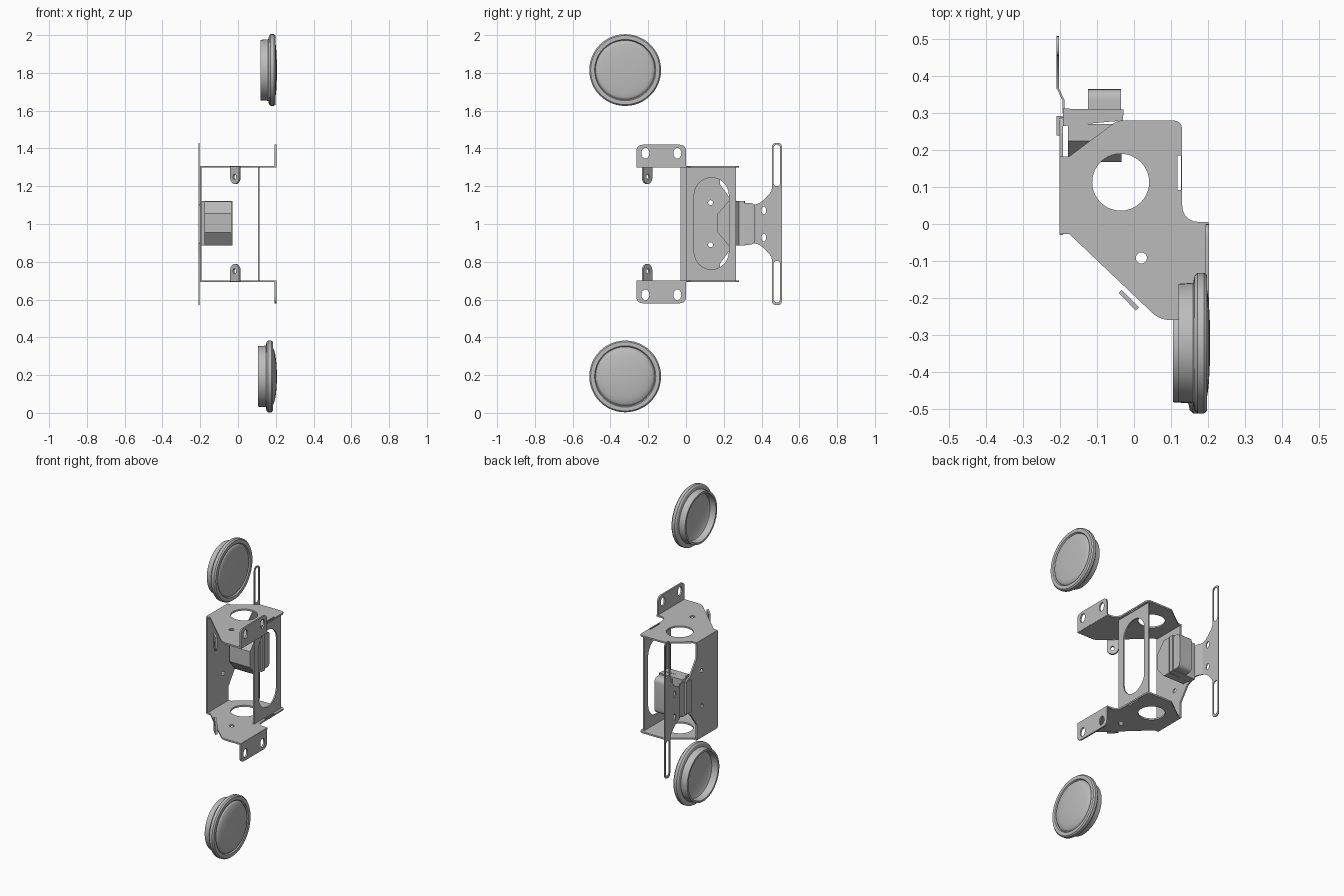
import bpy, bmesh, math
from mathutils import Matrix, Vector

if "Cube" in bpy.data.objects:
    bpy.data.objects.remove(bpy.data.objects["Cube"])

grey = bpy.data.materials.new("light grey metal")
grey.diffuse_color = (0.5, 0.5, 0.5, 1)
grey.use_nodes = True
grey.node_tree.nodes["Principled BSDF"].inputs["Base Color"].default_value = grey.diffuse_color

YZ = Matrix(((0, 0, 1), (1, 0, 0), (0, 1, 0)))      # sheet in the y-z plane
XY = Matrix.Identity(3)                             # sheet in the x-y plane


def rounded(pts, n=5):
    """Corner points (x, y, radius) to a polyline with rounded corners."""
    out = []
    for i, p in enumerate(pts):
        c = Vector(p[:2])
        r = p[2] if len(p) > 2 else 0
        if r == 0:
            out.append(c)
            continue
        a = c + (Vector(pts[i - 1][:2]) - c).normalized() * r
        b = c + (Vector(pts[(i + 1) % len(pts)][:2]) - c).normalized() * r
        for k in range(n + 1):
            t = k / n
            out.append(a * (1 - t) ** 2 + c * 2 * t * (1 - t) + b * t * t)
    return out


def oval(cx, cy, rx, ry, n=24):
    return [Vector((cx + rx * math.cos(2 * math.pi * k / n),
                    cy + ry * math.sin(2 * math.pi * k / n))) for k in range(n)]


def slot(cx, y0, y1, r, n=12):
    top = [Vector((cx + r * math.cos(math.pi * k / n), y1 - r + r * math.sin(math.pi * k / n))) for k in range(n + 1)]
    return top + [Vector((cx - r * math.cos(math.pi * k / n), y0 + r - r * math.sin(math.pi * k / n))) for k in range(n + 1)]


def box(x0, y0, x1, y1, r=0):
    return rounded([(x0, y0, r), (x1, y0, r), (x1, y1, r), (x0, y1, r)])


def finish(name, me, flip=False):
    """Add the object; flip mirrors it about the height z = 1."""
    if flip:
        me.transform(Matrix.Translation((0, 0, 2)) @ Matrix.Diagonal((1, 1, -1, 1)))
        me.flip_normals()
    me.materials.clear()
    me.materials.append(grey)
    ob = bpy.data.objects.new(name, me)
    bpy.context.collection.objects.link(ob)
    bpy.ops.object.select_all(action='DESELECT')
    ob.select_set(True)
    bpy.context.view_layer.objects.active = ob
    bpy.ops.object.shade_smooth_by_angle(angle=math.radians(30))
    return ob


def sheet(name, outline, holes=(), thick=0.01, basis=XY, loc=(0, 0, 0), flip=False):
    """Filled outline with holes, extruded to the given thickness."""
    cu = bpy.data.curves.new(name, 'CURVE')
    cu.dimensions = '2D'
    cu.fill_mode = 'BOTH'
    cu.extrude = thick / 2
    for loop in [outline, *holes]:
        sp = cu.splines.new('POLY')
        sp.points.add(len(loop) - 1)
        for p, v in zip(sp.points, loop):
            p.co = (v[0], v[1], 0, 1)
        sp.use_cyclic_u = True
    tmp = bpy.data.objects.new("tmp", cu)
    bpy.context.collection.objects.link(tmp)
    bpy.context.view_layer.update()
    me = bpy.data.meshes.new_from_object(tmp.evaluated_get(bpy.context.evaluated_depsgraph_get()))
    bpy.data.objects.remove(tmp)
    me.transform(Matrix.Translation(loc) @ basis.to_4x4())
    return finish(name, me, flip)


def lathe(name, profile, loc, n=48):
    """Revolve (x, radius) points around an x-axis line."""
    bm = bmesh.new()
    rings = []
    for x, r in profile:
        if r == 0:
            rings.append([bm.verts.new((x, 0, 0))] * n)
        else:
            rings.append([bm.verts.new((x, r * math.cos(2 * math.pi * k / n),
                                        r * math.sin(2 * math.pi * k / n))) for k in range(n)])
    for a, b in zip(rings, rings[1:]):
        for k in range(n):
            vs = list(dict.fromkeys([a[k], a[(k + 1) % n], b[(k + 1) % n], b[k]]))
            bm.faces.new(vs)
    bmesh.ops.recalc_face_normals(bm, faces=bm.faces)
    me = bpy.data.meshes.new(name)
    bm.to_mesh(me)
    bm.free()
    me.transform(Matrix.Translation(loc))
    finish(name, me)


# Top and bottom shelves, their wall flanges and hanging tabs
shelf = rounded([(-0.202, 0.183), (-0.202, -0.027), (-0.175, -0.027), (0.07, -0.26, 0.03),
                 (0.202, -0.26), (0.202, 0.005), (0.13, 0.005, 0.05), (0.13, 0.28, 0.025),
                 (-0.045, 0.28, 0.015), (-0.175, 0.183)])
d = Vector((0.7, -0.714, 0)).normalized()
tab_basis = Matrix((d, Vector((0, 0, 1)), d.cross(Vector((0, 0, 1))))).transposed()
for name, flip in (("top", False), ("bottom", True)):
    sheet(name + "_shelf", shelf,
          [oval(-0.036, 0.113, 0.077, 0.077, 40), oval(0.02, -0.092, 0.015, 0.015),
           box(0.118, 0.092, 0.127, 0.185)], loc=(0, 0, 1.303), flip=flip)
    sheet(name + "_wall_flange",
          rounded([(-0.262, 1.3), (0, 1.3), (0, 1.42, 0.035), (-0.262, 1.42, 0.035)]),
          [oval(-0.215, 1.375, 0.021, 0.028), oval(-0.046, 1.375, 0.021, 0.028)],
          basis=YZ, loc=(0.198, 0, 0), flip=flip)
    sheet(name + "_tab", slot(0, 1.212, 1.325, 0.033)[13:] + [Vector((0.033, 1.305)), Vector((-0.033, 1.305))],
          [oval(0, 1.25, 0.012, 0.014)], 0.012, tab_basis, (-0.014, -0.206, 0), flip)

# Left side wall, tapering towards the pivot
sheet("left_wall", rounded([(-0.03, 0.7), (0.18, 0.7), (0.18, 0.79), (0.245, 0.88), (0.29, 0.9, 0.01),
                            (0.29, 1.1, 0.01), (0.245, 1.12), (0.18, 1.21), (0.18, 1.3), (-0.03, 1.3)]),
      [oval(0.13, 1.113, 0.013, 0.013), oval(0.13, 0.89, 0.013, 0.013)], basis=YZ, loc=(-0.197, 0, 0))

# Right side wall with the long window
sheet("right_wall", box(0.0, 0.7, 0.265, 1.3),
      [slot(0.135, 0.76, 1.245, 0.092)], 0.009, YZ, (0.11, 0, 0))

# Pivot: wedge hub, back cap, rear block and side lip
sheet("pivot_hub", [(0.168, 0.955), (0.225, 0.887), (0.27, 0.887), (0.27, 1.12), (0.225, 1.12), (0.168, 1.055)],
      thick=0.145, basis=YZ, loc=(-0.106, 0, 0))
sheet("pivot_cap", [(-0.192, 0.265), (-0.03, 0.28), (-0.028, 0.31), (-0.192, 0.312)],
      thick=0.235, loc=(0, 0, 1.003))
sheet("pivot_rear_block", rounded([(0.31, 0.89), (0.365, 0.89, 0.03), (0.365, 1.112, 0.03), (0.31, 1.112)]),
      thick=0.09, basis=YZ, loc=(-0.08, 0, 0))
sheet("pivot_side_lip", box(-0.209, 0.24, -0.194, 0.292), thick=0.2, loc=(0, 0, 1.0))

# Screen plate with slotted arms and its bent neck
sheet("screen_plate_neck", [(-0.194, 0.30), (-0.188, 0.30), (-0.188, 0.335), (-0.203, 0.367),
                            (-0.209, 0.367), (-0.194, 0.335)], thick=0.205, loc=(0, 0, 1.0))
half = [(0.365, 1.102), (0.39, 1.112), (0.415, 1.13), (0.455, 1.175, 0.02), (0.455, 1.43, 0.025), (0.508, 1.43, 0.025)]
outline = rounded(half + [(p[0], 2 - p[1], *p[2:]) for p in reversed(half)])
holes = [slot(0.481, 1.2, 1.42, 0.0175), slot(0.481, 0.585, 0.805, 0.0175),
         oval(0.412, 1.072, 0.012, 0.021), oval(0.412, 0.928, 0.012, 0.021)]
sheet("screen_plate", outline, holes, 0.006, YZ, (-0.206, 0, 0))

# Two round domed covers with hollow backs
for name, z, back, rim in (("upper_cover", 1.815, 0.12, 0.168), ("lower_cover", 0.193, 0.105, 0.155)):
    front = rim + 0.03
    dome = [(front - 0.004 + (0.206 - front + 0.004) * math.cos(a), 0.152 * math.sin(a))
            for a in [math.pi / 2 * k / 8 for k in range(8, -1, -1)]]
    lathe(name, [(rim, 0), (rim, 0.12), (rim - 0.01, 0.142), (back, 0.148), (back, 0.16), (rim - 0.008, 0.163),
                 (rim - 0.004, 0.182), (rim + 0.004, 0.19), (front - 0.008, 0.19), (front, 0.183),
                 (front, 0.162), (front - 0.008, 0.157)] + dome, (0, -0.322, z))
